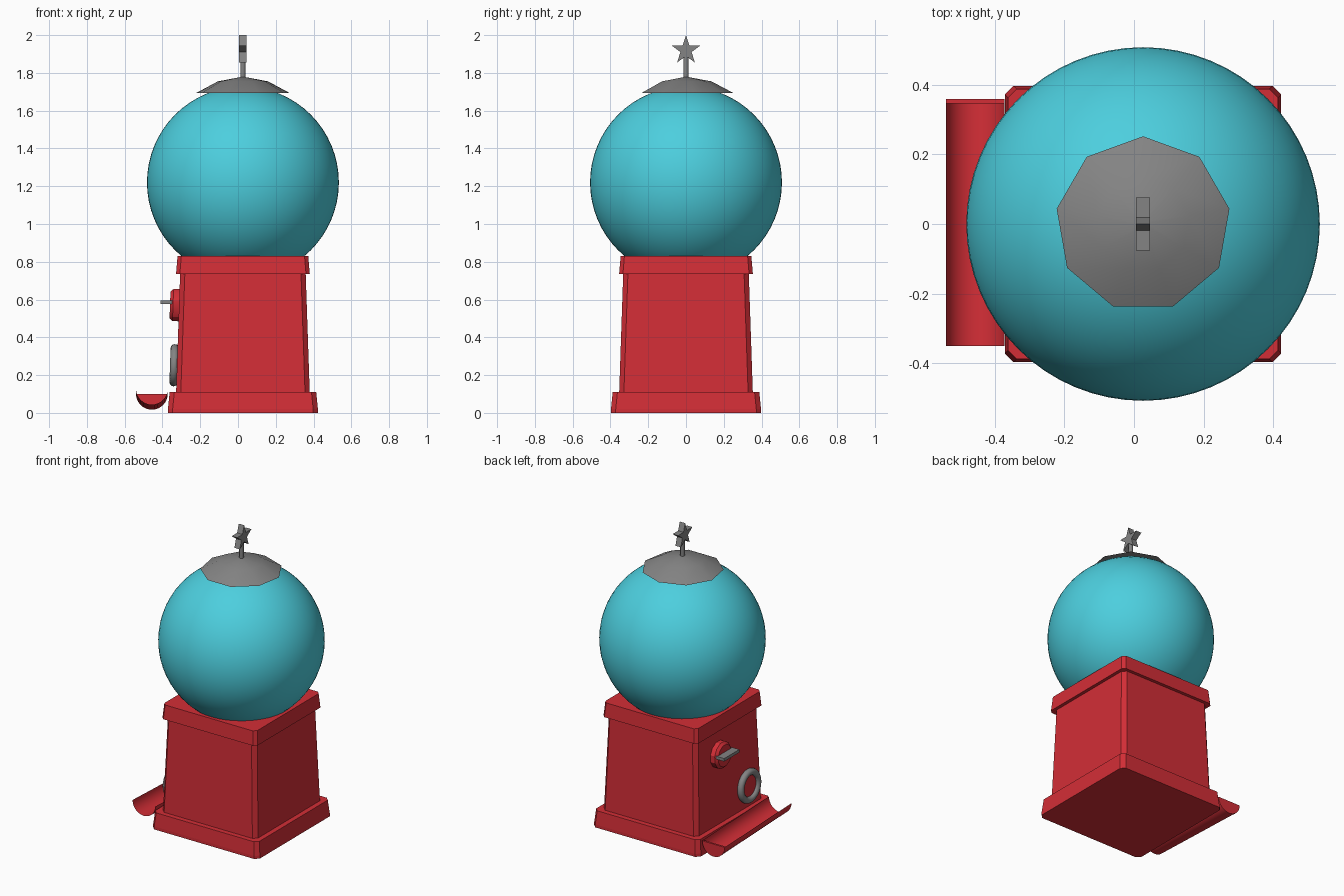
import bpy, bmesh, math
from mathutils import Matrix, Vector

if "Cube" in bpy.data.objects:
    bpy.data.objects.remove(bpy.data.objects["Cube"])

CX = 0.026  # axis of the machine; the tray sticks out towards -x


def material(name, rgb):
    m = bpy.data.materials.new(name)
    m.diffuse_color = (*rgb, 1)
    m.use_nodes = True
    m.node_tree.nodes["Principled BSDF"].inputs["Base Color"].default_value = m.diffuse_color
    return m


RED = material("red", (0.65, 0.027, 0.037))
TEAL = material("teal", (0.073, 0.62, 0.73))
GREY = material("grey", (0.23, 0.23, 0.23))


def finish(name, bm, mat, smooth=None, fix_normals=True):
    if fix_normals:
        bmesh.ops.recalc_face_normals(bm, faces=bm.faces)
    mesh = bpy.data.meshes.new(name)
    bm.to_mesh(mesh)
    bm.free()
    ob = bpy.data.objects.new(name, mesh)
    bpy.context.collection.objects.link(ob)
    mesh.materials.append(mat)
    if smooth:
        bpy.ops.object.select_all(action='DESELECT')
        ob.select_set(True)
        bpy.context.view_layer.objects.active = ob
        bpy.ops.object.shade_smooth_by_angle(angle=math.radians(smooth))
    return ob


def loft(rings, closed=True, caps=True):
    """Skin a list of equally long point rings."""
    bm = bmesh.new()
    rows = [[bm.verts.new(p) for p in r] for r in rings]
    n = len(rows[0])
    for a, b in zip(rows, rows[1:]):
        for i in range(n if closed else n - 1):
            j = (i + 1) % n
            bm.faces.new((a[i], a[j], b[j], b[i]))
    if caps:
        bm.faces.new(rows[0][::-1])
        bm.faces.new(rows[-1])
    return bm


def square(h, c, z):
    """Square of half-width h with cut corners."""
    k = h - c
    pts = [(h, -k), (h, k), (k, h), (-k, h), (-h, k), (-h, -k), (-k, -h), (k, -h)]
    return [(CX + x, y, z) for x, y in pts]


def circle(r, z, n, start=0.0):
    return [Vector((r * math.cos(start + math.tau * i / n),
                    r * math.sin(start + math.tau * i / n), z)) for i in range(n)]


def facing_left(bm, x, y, z, tilt=2.0):
    """Turn local +z to -x, lean it with the wall, and move it into place."""
    bm.transform(Matrix.Translation((x, y, z)) @ Matrix.Rotation(math.radians(-90 + tilt), 4, 'Y'))
    return bm


# Stand: foot, tapered body, collar
finish("foot", loft([square(0.397, 0.025, 0), square(0.397, 0.025, 0.02),
                     square(0.388, 0.025, 0.11)]), RED)
finish("body", loft([square(0.354, 0.025, 0.10), square(0.332, 0.025, 0.75)]), RED)
finish("collar", loft([square(0.354, 0.02, 0.735), square(0.346, 0.02, 0.83)]), RED)

# Globe
bm = bmesh.new()
bmesh.ops.create_uvsphere(bm, u_segments=64, v_segments=32, radius=0.508)
bm.transform(Matrix.Translation((CX, 0, 1.22)))
finish("globe", bm, TEAL, 40)

# Nine-sided lid
bm = loft([circle(0.252, 1.693, 9, math.pi / 2), circle(0.135, 1.755, 9, math.pi / 2),
           circle(0.012, 1.778, 9, math.pi / 2)])
bm.transform(Matrix.Translation((CX, 0, 0)))
finish("lid", bm, GREY, 50)

# Rod and star on top
bm = loft([circle(0.014, 1.76, 12), circle(0.014, 1.90, 12)])
bm.transform(Matrix.Translation((CX, 0, 0)))
finish("star_rod", bm, GREY, 40)
star = []
for i in range(10):
    r = 0.08 if i % 2 == 0 else 0.031
    a = math.pi / 2 + i * math.pi / 5
    star.append((r * math.cos(a), 1.92 + r * math.sin(a)))
finish("star", loft([[(CX + d, y, z) for y, z in star] for d in (-0.02, 0.02)]), GREY)

# Coin knob with its flat handle, on the left wall
bm = loft([circle(0.088, -0.01, 12, 0.26), circle(0.088, 0.03, 12, 0.26),
           circle(0.072, 0.046, 12, 0.26)])
finish("knob", facing_left(bm, -0.314, 0.10, 0.57), RED, 30)
bm = bmesh.new()
bmesh.ops.create_cube(bm, size=1)
bm.transform(Matrix.Translation((-0.378, 0.10, 0.586)) @ Matrix.Diagonal((0.065, 0.16, 0.02, 1)))
finish("knob_handle", bm, GREY)

# Outlet ring with a red flap inside
bm = bmesh.new()
N, M = 32, 12
rows = []
for i in range(N):
    a = math.tau * i / N
    rows.append([bm.verts.new(((0.09 + 0.022 * math.cos(b)) * math.cos(a),
                               (0.09 + 0.022 * math.cos(b)) * math.sin(a),
                               0.022 * math.sin(b)))
                 for b in (math.tau * j / M for j in range(M))])
for i in range(N):
    for j in range(M):
        p, q, k = rows[i], rows[(i + 1) % N], (j + 1) % M
        bm.faces.new((p[j], q[j], q[k], p[k]))
finish("outlet_ring", facing_left(bm, -0.338, -0.19, 0.252), GREY, 60)
bm = loft([circle(0.085, -0.01, 32), circle(0.085, 0.004, 32)])
finish("outlet_flap", facing_left(bm, -0.336, -0.19, 0.252), RED, 30)

# Half-round tray, tipped slightly, closed at its low end


def trough(y, lip, r=0.084):
    return [(-0.456 + r * math.cos(a), y, lip + r * math.sin(a))
            for a in (math.pi + math.pi * i / 16 for i in range(17))]


finish("tray", loft([trough(-0.35, 0.128), trough(0.35, 0.102)], closed=False, caps=False), RED, 40)
finish("tray_end", loft([trough(0.346, 0.101), trough(0.359, 0.101)]), RED, 30)
